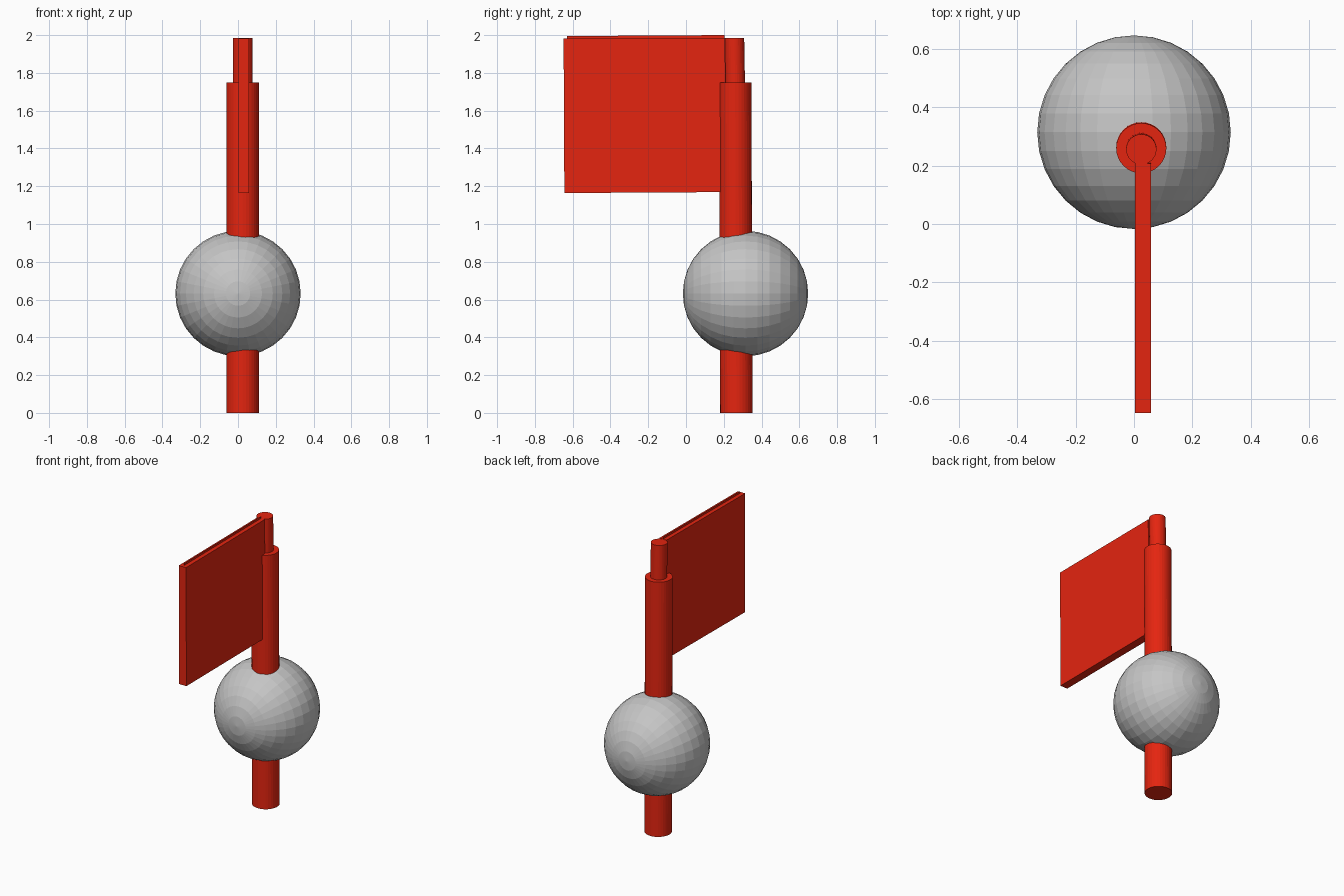
import bpy, math
from mathutils import Vector

if "Cube" in bpy.data.objects:
    bpy.data.objects.remove(bpy.data.objects["Cube"])


def material(name, rgb):
    m = bpy.data.materials.new(name)
    m.diffuse_color = (*rgb, 1)
    m.use_nodes = True
    m.node_tree.nodes["Principled BSDF"].inputs["Base Color"].default_value = m.diffuse_color
    return m


RED = material("red", (0.78, 0.018, 0.005))
GREY = material("light grey", (0.56, 0.56, 0.56))


def finish(name, mat):
    ob = bpy.context.object
    ob.name = name
    ob.data.materials.append(mat)
    return ob


def rod(name, p0, p1, radius):
    # cylinder running between two points
    a, b = Vector(p0), Vector(p1)
    d = b - a
    bpy.ops.mesh.primitive_cylinder_add(
        vertices=32, radius=radius, depth=d.length, location=(a + b) / 2,
        rotation=d.to_track_quat('Z', 'Y').to_euler())
    return finish(name, RED)


# Ball with its poles along y
bpy.ops.mesh.primitive_uv_sphere_add(
    segments=32, ring_count=16, radius=0.332,
    location=(0, 0.315, 0.632), rotation=(math.pi / 2, 0, 0))
finish("ball", GREY)

# Main post and thinner top post, leaning very slightly
rod("main_post", (0.025, 0.267, 0), (0.025, 0.260, 1.75), 0.086)
rod("top_post", (0.025, 0.261, 1.70), (0.025, 0.256, 1.985), 0.052)

# Flag board: slightly tilted outline in the yz plane, given thickness
outline = [(-0.648, 1.981), (0.207, 1.986), (0.212, 1.169), (-0.644, 1.164)]
x0, x1 = 0.003, 0.058
verts = [(x, y, z) for x in (x0, x1) for y, z in outline]
faces = [(3, 2, 1, 0), (4, 5, 6, 7)]
faces += [(i, (i + 1) % 4, (i + 1) % 4 + 4, i + 4) for i in range(4)]
me = bpy.data.meshes.new("flag_board")
me.from_pydata(verts, [], faces)
me.materials.append(RED)
bpy.context.collection.objects.link(bpy.data.objects.new("flag_board", me))

# Thin sheet inside the board, peeking out along the top edge
sheet = [(-0.630, 1.995), (0.205, 2.0), (0.205, 1.175), (-0.630, 1.170)]
me = bpy.data.meshes.new("flag_sheet")
me.from_pydata([(0.03, y, z) for y, z in sheet], [], [(3, 2, 1, 0)])
me.materials.append(RED)
bpy.context.collection.objects.link(bpy.data.objects.new("flag_sheet", me))
